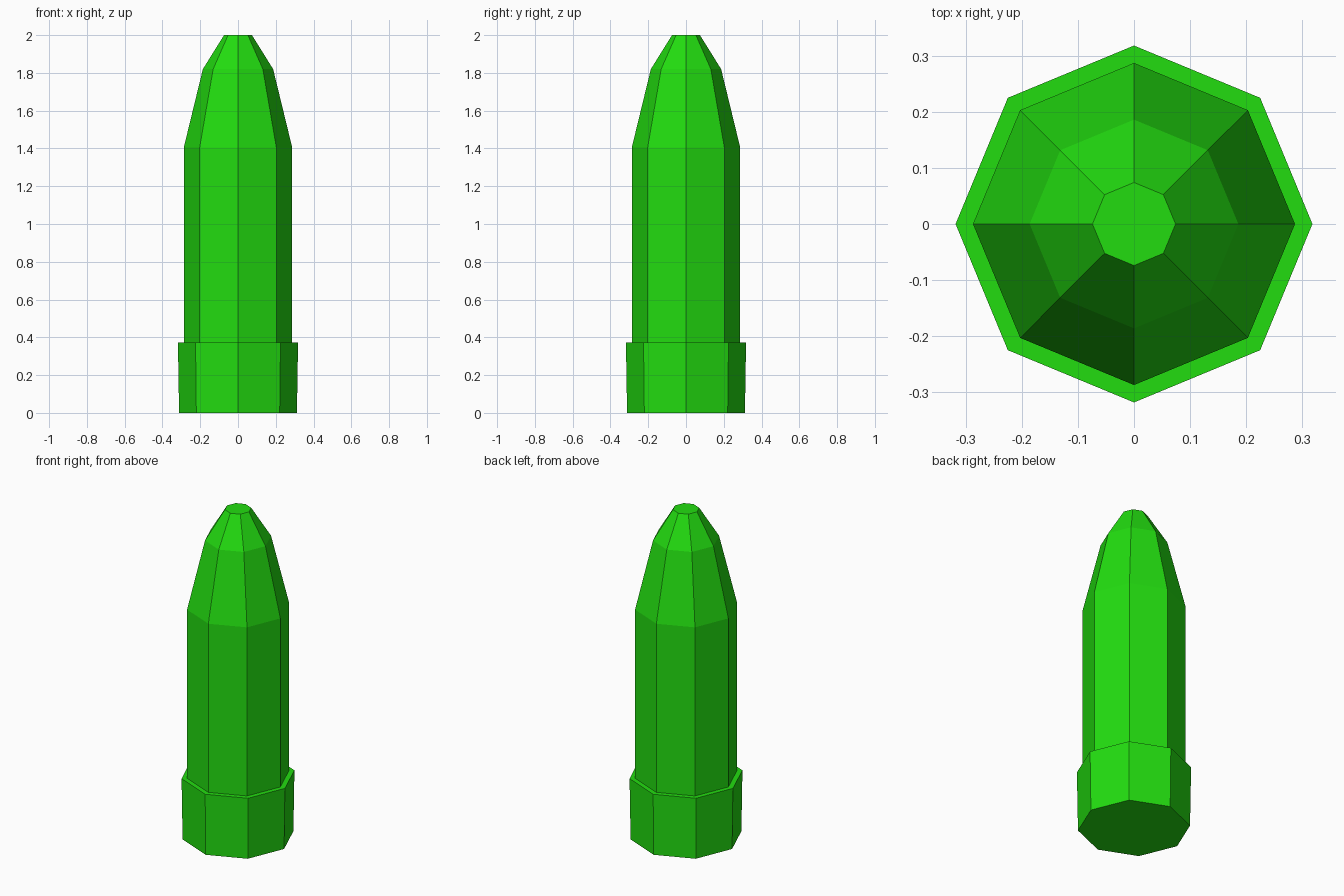
import bpy, bmesh
from math import cos, sin, pi

if "Cube" in bpy.data.objects:
    bpy.data.objects.remove(bpy.data.objects["Cube"])

SIDES = 8
# (radius, height) outline: base band, ledge, straight body, two-step tapered nose
PROFILE = [(0.312, 0), (0.318, 0.373), (0.287, 0.373),
           (0.287, 1.405), (0.186, 1.82), (0.074, 2.0)]

green = bpy.data.materials.new("green")
green.diffuse_color = (0.016, 0.72, 0.005, 1)
green.use_nodes = True
green.node_tree.nodes["Principled BSDF"].inputs["Base Color"].default_value = green.diffuse_color


def lathe(name, profile, material):
    """Closed, flat-shaded solid of revolution with its corners on the axes."""
    bm = bmesh.new()
    rings = [[bm.verts.new((r * cos(2 * pi * i / SIDES), r * sin(2 * pi * i / SIDES), z))
              for i in range(SIDES)] for r, z in profile]
    for low, high in zip(rings, rings[1:]):
        for i in range(SIDES):
            j = (i + 1) % SIDES
            bm.faces.new((low[i], low[j], high[j], high[i]))
    bm.faces.new(rings[0][::-1])
    bm.faces.new(rings[-1])
    mesh = bpy.data.meshes.new(name)
    bm.to_mesh(mesh)
    bm.free()
    mesh.materials.append(material)
    obj = bpy.data.objects.new(name, mesh)
    bpy.context.collection.objects.link(obj)
    return obj


# Banded body with tapered nose
lathe("bullet_body", PROFILE, green)
